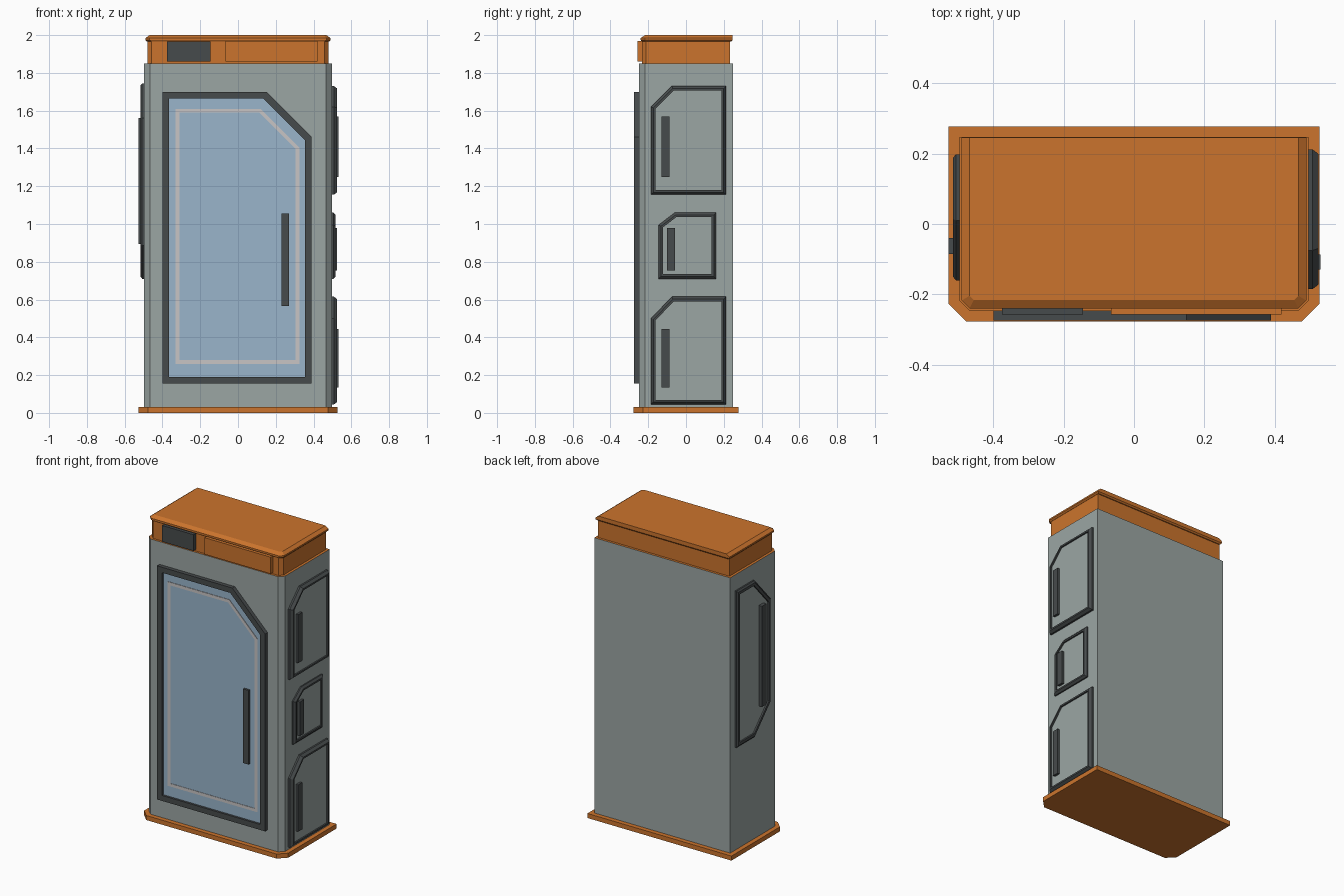
import bpy, bmesh
from mathutils import Vector

if "Cube" in bpy.data.objects:
    bpy.data.objects.remove(bpy.data.objects["Cube"])


def material(name, rgb):
    m = bpy.data.materials.new(name)
    m.diffuse_color = (*rgb, 1)
    m.use_nodes = True
    m.node_tree.nodes["Principled BSDF"].inputs["Base Color"].default_value = m.diffuse_color
    return m


GREY = material("grey_shell", (0.33, 0.38, 0.37))
ORANGE = material("orange_trim", (0.60, 0.175, 0.026))
DARK = material("dark_frame", (0.062, 0.070, 0.072))
GLASS = material("blue_glass", (0.32, 0.46, 0.60))
PALE = material("pale_line", (0.58, 0.56, 0.56))

HALF_X, HALF_Y = 0.497, 0.248
FRONT = lambda u, v, h: (u, -HALF_Y - h, v)
RIGHT = lambda u, v, h: (HALF_X + h, u, v)
LEFT = lambda u, v, h: (-HALF_X - h, u, v)


def loft(name, loops, mat, end_mat=None):
    """Skin equal-length loops; the last loop's cap may use another material."""
    bm = bmesh.new()
    rings = [[bm.verts.new(p) for p in loop] for loop in loops]
    n = len(rings[0])
    for a, b in zip(rings, rings[1:]):
        for i in range(n):
            bm.faces.new((a[i], a[(i + 1) % n], b[(i + 1) % n], b[i]))
    bm.faces.new(rings[0])
    bm.faces.new(rings[-1]).material_index = 1 if end_mat else 0
    bmesh.ops.recalc_face_normals(bm, faces=bm.faces)
    mesh = bpy.data.meshes.new(name)
    bm.to_mesh(mesh)
    bm.free()
    mesh.materials.append(mat)
    if end_mat:
        mesh.materials.append(end_mat)
    ob = bpy.data.objects.new(name, mesh)
    bpy.context.collection.objects.link(ob)
    return ob


def inset(poly, d):
    """Mitred inward offset of a convex counter-clockwise outline."""
    pts = [Vector(p) for p in poly]
    out = []
    for i, p in enumerate(pts):
        e1 = (p - pts[i - 1]).normalized()
        e2 = (pts[(i + 1) % len(pts)] - p).normalized()
        n1, n2 = Vector((-e1.y, e1.x)), Vector((-e2.y, e2.x))
        out.append(p + (n1 + n2) * d / (1 + n1.dot(n2)))
    return out


def panel(name, side, poly, profile, mat, end_mat=None):
    """Relief plate on a side; profile is (inset, height) steps."""
    return loft(name, [[side(p[0], p[1], h) for p in inset(poly, d)]
                       for d, h in profile], mat, end_mat)


def rect(u0, u1, v0, v1):
    return [(u0, v0), (u1, v0), (u1, v1), (u0, v1)]


def plan(x, y0, y1, c, z):
    """Floor plan with chamfered front corners."""
    return [(-x + c, y0, z), (x - c, y0, z), (x, y0 + c, z),
            (x, y1, z), (-x, y1, z), (-x, y0 + c, z)]


# base, body and cap
loft("base", [plan(0.527, -0.278, 0.278, 0.05, z) for z in (0, 0.03)], ORANGE)
loft("body", [plan(HALF_X, -HALF_Y, HALF_Y, 0.03, z) for z in (0.03, 1.85)],
     GREY, ORANGE)
loft("cap", [plan(0.48, -0.233, 0.232, 0.022, z) for z in (1.85, 1.97)], ORANGE)
loft("cap_lip", [plan(0.481, -0.234, 0.238, 0.022, 1.965),
                 plan(0.49, -0.24, 0.246, 0.022, 1.974),
                 plan(0.49, -0.24, 0.246, 0.022, 1.984),
                 plan(0.468, -0.216, 0.246, 0.012, 2.0)], ORANGE)

# plates on the front of the cap
panel("cap_display", FRONT, rect(-0.375, -0.145, 1.86, 1.967),
      [(0, -0.02), (0, 0.009)], DARK)
panel("cap_plate", FRONT, rect(-0.065, 0.42, 1.86, 1.97),
      [(0, -0.02), (0, 0.010)], ORANGE)

# front door: frame with recessed glass, pale outline and handle
door = [(-0.40, 0.155), (0.39, 0.155), (0.39, 1.46), (0.15, 1.70), (-0.40, 1.70)]
panel("front_door", FRONT, door,
      [(0, 0), (0, 0.026), (0.036, 0.026), (0.036, 0.012)], DARK, GLASS)
outline = [(-0.33, 0.26), (0.325, 0.26), (0.325, 1.405), (0.12, 1.61), (-0.33, 1.61)]
panel("door_outline", FRONT, outline,
      [(0, 0.01), (0, 0.015), (0.02, 0.015), (0.02, 0.0125)], PALE, GLASS)
panel("front_handle", FRONT, rect(0.23, 0.27, 0.565, 1.055),
      [(0, 0.01), (0, 0.027)], DARK)

# right side lockers: y0, y1, z0, z1, cut y, cut z, height, handle y and z
lockers = {
    "upper": (-0.185, 0.212, 1.155, 1.73, 0.11, 0.11, 0.028, -0.13, 1.25, 1.57),
    "middle": (-0.145, 0.16, 0.71, 1.06, 0.085, 0.065, 0.020, -0.10, 0.755, 0.98),
    "lower": (-0.185, 0.212, 0.045, 0.615, 0.11, 0.115, 0.028, -0.13, 0.135, 0.445),
}
for label, (y0, y1, z0, z1, cy, cz, h, hy, hz0, hz1) in lockers.items():
    shape = [(y0, z0), (y1, z0), (y1, z1), (y0 + cy, z1), (y0, z1 - cz)]
    panel(label + "_locker", RIGHT, shape,
          [(0, 0), (0, h * 0.4), (0.013, h), (0.024, h), (0.024, h - 0.01)],
          DARK, GREY)
    panel(label + "_locker_handle", RIGHT, rect(hy, hy + 0.043, hz0, hz1),
          [(0, 0), (0, h + 0.006)], DARK)

# left side hatch with both front corners cut
hatch = [(-0.16, 0.885), (0.01, 0.71), (0.198, 0.71), (0.198, 1.745),
         (0.01, 1.745), (-0.16, 1.56)]
panel("left_hatch", LEFT, hatch,
      [(0, 0), (0, 0.010), (0.010, 0.018), (0.028, 0.018), (0.028, 0.008)],
      DARK, GREY)
panel("left_hatch_handle", LEFT, rect(-0.086, -0.04, 0.895, 1.56),
      [(0, 0), (0, 0.031)], DARK)
